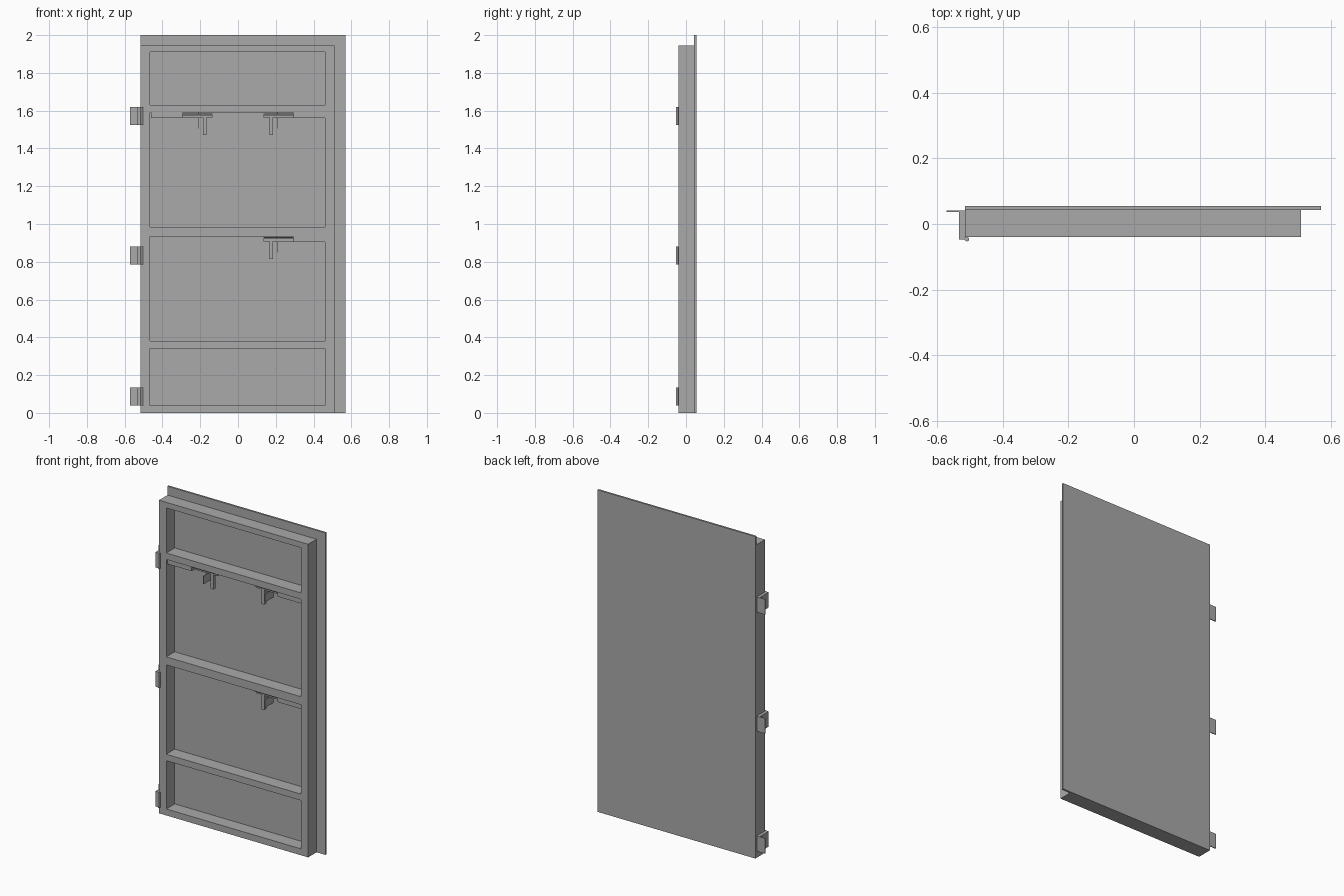
import bpy
import bmesh

cube = bpy.data.objects.get("Cube")
if cube:
    bpy.data.objects.remove(cube, do_unlink=True)

steel = bpy.data.materials.new("grey_steel")
steel.use_nodes = True
GREY = (0.4, 0.4, 0.4, 1)
steel.diffuse_color = GREY
steel.node_tree.nodes["Principled BSDF"].inputs["Base Color"].default_value = GREY


def add_object(name, bm):
    bmesh.ops.recalc_face_normals(bm, faces=bm.faces[:])
    mesh = bpy.data.meshes.new(name)
    bm.to_mesh(mesh)
    bm.free()
    mesh.materials.append(steel)
    obj = bpy.data.objects.new(name, mesh)
    bpy.context.collection.objects.link(obj)
    return obj


def box(name, xs, ys, zs):
    bm = bmesh.new()
    bmesh.ops.create_cube(bm, size=1)
    for v in bm.verts:
        v.co = [lim[0] if c < 0 else lim[1]
                for c, lim in zip(v.co, (xs, ys, zs))]
    return add_object(name, bm)


FRONT, SHEET = -0.04, 0.043

# Back sheet overhanging the frame
box("door_sheet", (-0.515, 0.57), (SHEET, 0.055), (0, 2))

# Frame: grid of cells with the openings left out, extruded in depth
xs = (-0.515, -0.465, 0.46, 0.51)
zs = (0, 0.04, 0.34, 0.38, 0.935, 0.985, 1.59, 1.63, 1.91, 1.945)
bm = bmesh.new()
grid = [[bm.verts.new((x, FRONT, z)) for z in zs] for x in xs]
for i in range(len(xs) - 1):
    for j in range(len(zs) - 1):
        if i == 1 and j % 2 == 1:
            continue
        bm.faces.new((grid[i][j], grid[i + 1][j],
                      grid[i + 1][j + 1], grid[i][j + 1]))
result = bmesh.ops.extrude_face_region(bm, geom=bm.faces[:], use_keep_orig=True)
for item in result["geom"]:
    if isinstance(item, bmesh.types.BMVert):
        item.co.y = SHEET
add_object("door_frame", bm)

# Hinges: wall leaf, side block and front knuckle
for label, z in (("lower", 0.04), ("middle", 0.785), ("upper", 1.525)):
    span = (z, z + 0.095)
    box(label + "_hinge_leaf", (-0.572, -0.53), (0.036, 0.041), span)
    box(label + "_hinge_block", (-0.534, -0.515), (-0.048, 0.041), span)
    bpy.ops.mesh.primitive_cylinder_add(
        vertices=12, radius=0.007, depth=0.095,
        location=(-0.51, -0.046, z + 0.0475))
    knuckle = bpy.context.object
    knuckle.name = label + "_hinge_knuckle"
    knuckle.data.materials.append(steel)
    bpy.ops.object.shade_smooth_by_angle()


# Sliding bolts hung beneath the rails; side is +1 or -1
def bolt(name, side, top):
    def part(suffix, x0, x1, ys, low, high):
        box(name + suffix, sorted((side * x0, side * x1)), ys,
            (top - low, top - high))

    part("_strip", 0.295, 0.46, (-0.033, 0), 0.03, 0)
    part("_bar", 0.135, 0.295, (-0.01, 0.01), 0.027, 0.013)
    part("_plate", 0.135, 0.295, (-0.03, 0.03), 0.009, 0.004)
    part("_handle", 0.166, 0.185, (-0.005, 0.015), 0.12, 0.02)
    part("_guide", 0.208, 0.213, (FRONT, SHEET), 0.085, 0.035)
    part("_guide_stem", 0.208, 0.213, (-0.01, 0.01), 0.04, 0)


bolt("upper_left_bolt", 1, 1.59)
bolt("upper_right_bolt", -1, 1.59)
bolt("lower_left_bolt", 1, 0.935)
